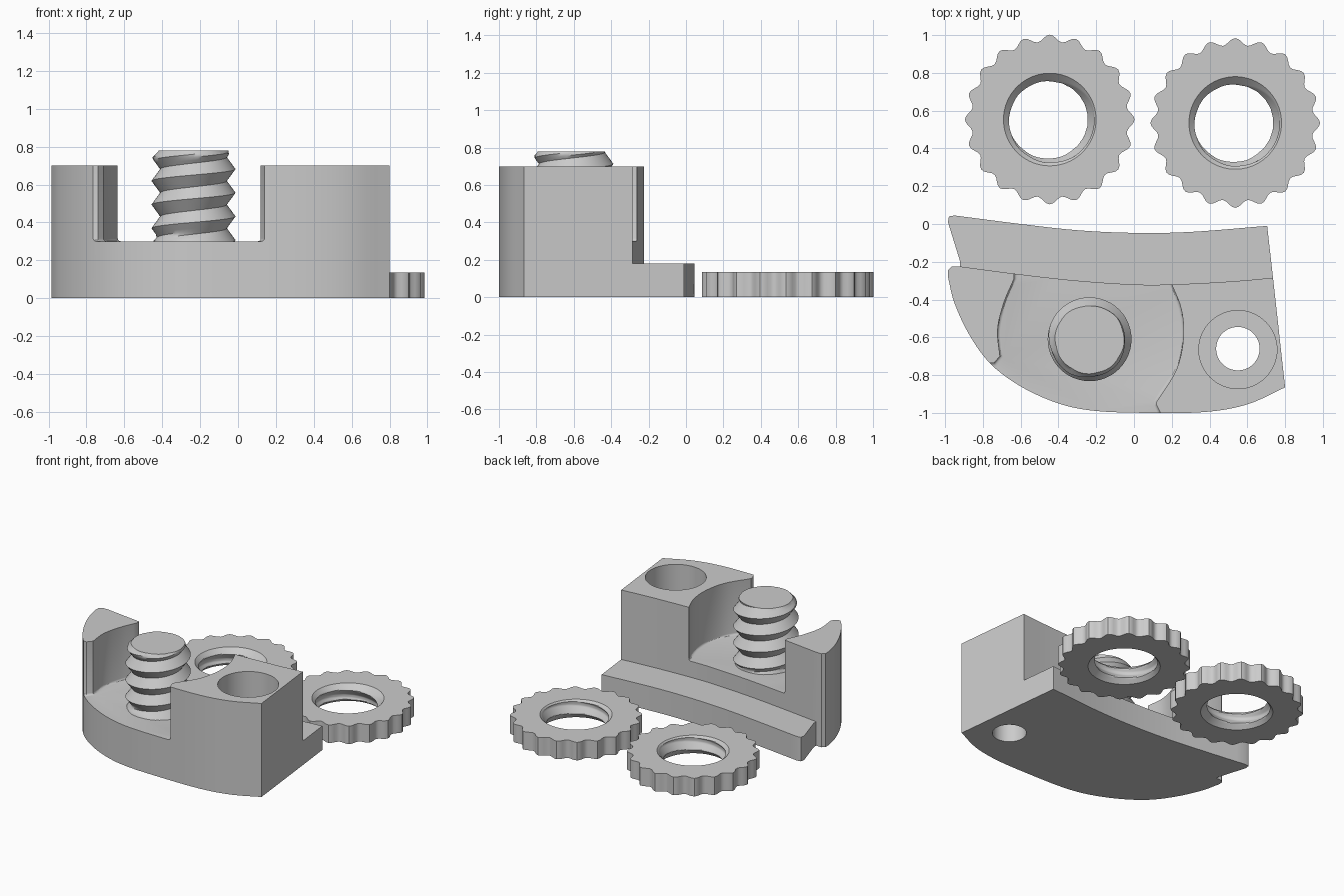
import bpy, bmesh, math
from mathutils import Vector

old = bpy.data.objects.get("Cube")
if old:
    bpy.data.objects.remove(old)

grey = bpy.data.materials.new("plain_grey")
grey.use_nodes = True
grey.diffuse_color = (0.6, 0.6, 0.6, 1)
grey.node_tree.nodes["Principled BSDF"].inputs["Base Color"].default_value = (0.6, 0.6, 0.6, 1)


def finish(name, bm):
    """Turn a bmesh into a named grey object."""
    bmesh.ops.recalc_face_normals(bm, faces=bm.faces[:])
    mesh = bpy.data.meshes.new(name)
    bm.to_mesh(mesh)
    bm.free()
    mesh.materials.append(grey)
    obj = bpy.data.objects.new(name, mesh)
    bpy.context.collection.objects.link(obj)
    return obj


def activate(obj):
    bpy.ops.object.select_all(action='DESELECT')
    obj.select_set(True)
    bpy.context.view_layer.objects.active = obj


def smooth(obj, degrees=30):
    activate(obj)
    bpy.ops.object.shade_smooth_by_angle(angle=math.radians(degrees))


def curve(points, steps=5):
    """Smooth curve through the given 2D points (Catmull-Rom)."""
    p = [Vector(q) for q in points]
    p = [2 * p[0] - p[1]] + p + [2 * p[-1] - p[-2]]
    out = []
    for a, b, c, d in zip(p, p[1:], p[2:], p[3:]):
        for i in range(steps):
            t = i / steps
            out.append(0.5 * (2 * b + (c - a) * t + (2 * a - 5 * b + 4 * c - d) * t * t
                              + (3 * b - a - 3 * c + d) * t ** 3))
    return out + [p[-2]]


def prism(name, outline, bottom, top, fillet=0):
    bm = bmesh.new()
    base = bm.faces.new([bm.verts.new((q[0], q[1], bottom)) for q in outline])
    made = bmesh.ops.extrude_face_region(bm, geom=[base], use_keep_orig=True)
    bmesh.ops.translate(bm, vec=(0, 0, top - bottom),
                        verts=[g for g in made["geom"] if isinstance(g, bmesh.types.BMVert)])
    if fillet:
        bmesh.ops.recalc_face_normals(bm, faces=bm.faces[:])
        bmesh.ops.bevel(bm, geom=base.edges[:], offset=fillet, segments=3,
                        profile=0.5, affect='EDGES')
    return finish(name, bm)


def circle(x, y, r, n=64):
    return [(x + r * math.cos(math.tau * i / n), y + r * math.sin(math.tau * i / n))
            for i in range(n)]


def combine(target, tool, operation):
    tool.hide_render = True
    mod = target.modifiers.new(operation.lower(), 'BOOLEAN')
    mod.object, mod.operation, mod.solver = tool, operation, 'EXACT'
    activate(target)
    bpy.ops.object.modifier_apply(modifier=mod.name)
    bpy.data.objects.remove(tool)


def wave(phase):
    """Triangle wave: 1 at whole numbers, 0 halfway between."""
    return abs(2 * (phase % 1) - 1)


# Curved clamp body
front = curve([(-0.985, -0.28), (-0.95, -0.42), (-0.87, -0.59), (-0.76, -0.74), (-0.6, -0.86),
               (-0.4, -0.95), (-0.2, -0.99), (0.1, -1.0), (0.38, -0.995), (0.6, -0.955), (0.8, -0.865)])
back = curve([(0.736, -0.285), (0.5, -0.305), (0.2, -0.32), (0, -0.32), (-0.3, -0.3),
              (-0.6, -0.267), (-0.92, -0.225)])
body = prism("clamp_body", front + back + [(-0.965, -0.225), (-0.985, -0.245)], 0, 0.7)

# Low rear flange
lip = curve([(-0.95, 0.045), (-0.6, 0), (-0.3, -0.033), (0, -0.047), (0.3, -0.042), (0.705, -0.01)])
flange = prism("rear_flange", [(-0.8, -0.4), (-0.92, -0.24), (-0.92, -0.2), (-0.985, 0.01),
                               (-0.98, 0.04)] + lip + [(0.736, -0.285), (0.6, -0.45)], 0, 0.18)
combine(body, flange, 'UNION')

# Round pocket between the two uprights
right_wall = curve([(0.2, -0.32), (0.25, -0.45), (0.262, -0.6), (0.225, -0.77), (0.12, -0.94)])
left_wall = curve([(-0.71, -0.7), (-0.722, -0.56), (-0.69, -0.42), (-0.635, -0.29)])
pocket = prism("pocket_cutter", [(0.2, -0.1)] + right_wall + [(0.12, -0.96), (0.14, -1.0), (0.14, -1.2),
               (-1.2, -1.2), (-1.2, -0.73), (-0.74, -0.735)] + left_wall + [(-0.635, -0.1)],
               0.3, 1, 0.015)
combine(body, pocket, 'DIFFERENCE')

# Counterbored screw hole
combine(body, prism("bore_cutter", circle(0.55, -0.665, 0.207), 0.2, 1), 'DIFFERENCE')
combine(body, prism("hole_cutter", circle(0.55, -0.66, 0.115), -0.1, 0.5), 'DIFFERENCE')
smooth(body)


# Threaded post: helical rows trimmed flat at both ends
def threaded_post(x, y, bottom, top, pitch=0.125, n=48, per=8):
    bm = bmesh.new()
    rows = []
    for j in range(per * 7):
        row = []
        for i in range(n + 1):
            a = math.tau * i / n
            z = 0.119 + pitch * (j / per + i / n) - 0.0625
            r = 0.176 + 0.046 * wave(j / per)
            r = min(r, 0.18 + max(0, top - z))
            r = max(r, 0.215 - max(0, z - 0.3))
            row.append(bm.verts.new((x + r * math.cos(a), y + r * math.sin(a), z)))
        rows.append(row)
    for lo, hi in zip(rows, rows[1:]):
        for i in range(n):
            bm.faces.new((lo[i], lo[i + 1], hi[i + 1], hi[i]))
    bmesh.ops.remove_doubles(bm, verts=bm.verts[:], dist=0.0001)
    for z, direction in ((top, 1), (bottom, -1)):
        cut = bmesh.ops.bisect_plane(bm, geom=bm.verts[:] + bm.edges[:] + bm.faces[:], dist=1e-5,
                                     plane_co=(0, 0, z), plane_no=(0, 0, direction), clear_outer=True)
        rim = [e for e in cut["geom_cut"] if isinstance(e, bmesh.types.BMEdge)]
        bmesh.ops.contextual_create(bm, geom=rim)
    smooth(finish("threaded_post", bm), 40)


threaded_post(-0.235, -0.61, 0.29, 0.78)


# Scalloped thumb nut with chamfered, threaded bore
def thumb_nut(name, x, y, height=0.135, n=160, steps=24):
    bm = bmesh.new()

    def loop(radius, z):
        return [bm.verts.new((x + radius(a) * math.cos(a), y + radius(a) * math.sin(a), z))
                for a in (math.tau * i / n for i in range(n))]

    def rim(a):
        return 0.431 + 0.018 * math.cos(20 * a)

    loops = [loop(rim, 0), loop(rim, height)]
    for k in range(steps + 1):
        z = height * (1 - k / steps)

        def bore(a):
            groove = 0.2 + 0.042 * wave(z / 0.125 - a / math.tau)
            return max(min(groove, 0.235), 0.245 - z, 0.245 - (height - z))
        loops.append(loop(bore, z))
    for lo, hi in zip(loops, loops[1:] + loops[:1]):
        for i in range(n):
            m = (i + 1) % n
            bm.faces.new((lo[i], lo[m], hi[m], hi[i]))
    smooth(finish(name, bm), 35)


thumb_nut("right_thumb_nut", -0.446, 0.553)
thumb_nut("left_thumb_nut", 0.536, 0.535)
